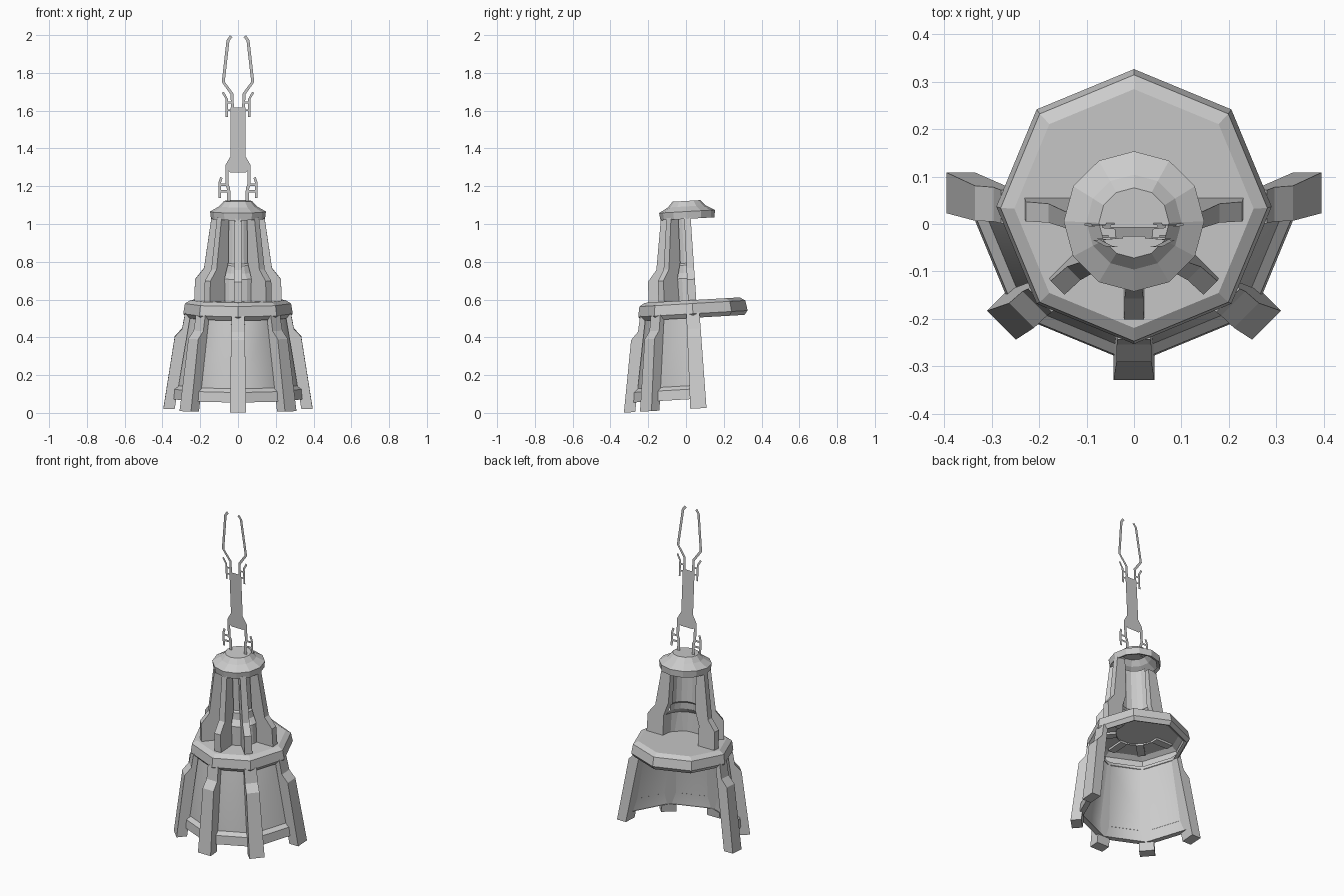
import bpy, bmesh, math
from mathutils import Matrix, Vector

if "Cube" in bpy.data.objects:
    bpy.data.objects.remove(bpy.data.objects["Cube"])

# The whole tower leans slightly forward about its base
LEAN = Matrix.Translation((0, 0.067, 0)) @ Matrix.Rotation(math.radians(3.3), 4, 'X')


def finish(name, bm, smooth=False, normals=True):
    if normals:
        bmesh.ops.recalc_face_normals(bm, faces=bm.faces)
    bm.transform(LEAN)
    me = bpy.data.meshes.new(name)
    bm.to_mesh(me)
    bm.free()
    ob = bpy.data.objects.new(name, me)
    bpy.context.collection.objects.link(ob)
    for p in me.polygons:
        p.use_smooth = smooth
    return ob


def lathe(name, profile, segs, start, sweep, cap=False, smooth=False):
    """Sweep an (r, z) profile, running bottom to top, around the tower axis."""
    bm = bmesh.new()
    closed = sweep == 360
    cols = []
    for i in range(segs if closed else segs + 1):
        a = math.radians(start + sweep * i / segs)
        cols.append([bm.verts.new((r * math.cos(a), r * math.sin(a), z)) for r, z in profile])
    for i in range(segs):
        c, d = cols[i], cols[(i + 1) % len(cols)]
        for j in range(len(profile) - 1):
            bm.faces.new((c[j], d[j], d[j + 1], c[j + 1]))
    if cap:
        bm.faces.new([c[-1] for c in cols])
    return finish(name, bm, smooth, normals=False)


def fin(name, profile, w_bottom, w_top, angle):
    """Extrude a radial (r, z) outline to a tapering width and turn it to an angle."""
    bm = bmesh.new()
    zs = [z for _, z in profile]
    lo, hi = min(zs), max(zs)
    sides = []
    for s in (-0.5, 0.5):
        sides.append([bm.verts.new((r, s * (w_bottom + (w_top - w_bottom) * (z - lo) / (hi - lo)), z))
                      for r, z in profile])
    n = len(profile)
    bm.faces.new(sides[0])
    bm.faces.new(sides[1][::-1])
    for i in range(n):
        j = (i + 1) % n
        bm.faces.new((sides[0][i], sides[1][i], sides[1][j], sides[0][j]))
    bm.transform(Matrix.Rotation(math.radians(angle), 4, 'Z'))
    return finish(name, bm)


def ribbon(bm, pts, w, side):
    """Flat strip following an (x, z) path in the antenna plane."""
    pts = [Vector(p) for p in pts]
    rows = []
    for i, p in enumerate(pts):
        d = (pts[min(i + 1, len(pts) - 1)] - pts[max(i - 1, 0)]).normalized()
        n = Vector((-d.y, d.x)) * w / 2
        rows.append([bm.verts.new((side * q.x, 0, q.y)) for q in (p + n, p - n)])
    for a, b in zip(rows, rows[1:]):
        bm.faces.new((a[0], a[1], b[1], b[0]))


# Lower half shell with its base band
lathe("lower_wall", [(0.332, 0.075), (0.328, 0.145), (0.255, 0.53)], 4, -180, 180, smooth=True)
lathe("base_band", [(0.325, 0.075), (0.358, 0.075), (0.352, 0.128), (0.327, 0.147)], 4, -180, 180)

# Octagonal deck, open underneath
lathe("deck", [(0.255, 0.512), (0.272, 0.504), (0.29, 0.526), (0.281, 0.58), (0.252, 0.598)],
      8, 0, 360, cap=True)

# Upper half shell
lathe("upper_wall", [(0.125, 0.59), (0.122, 0.715), (0.095, 0.745), (0.09, 0.785),
                     (0.08, 0.795), (0.075, 1.05)], 8, -180, 180)

# Five legs below and five fins above
leg = [(0.335, 0.024), (0.395, 0.024), (0.335, 0.405), (0.296, 0.447), (0.28, 0.53), (0.25, 0.53)]
rib = [(0.12, 0.585), (0.231, 0.585), (0.228, 0.708), (0.18, 0.768), (0.14, 1.04),
       (0.085, 1.04), (0.092, 0.8), (0.12, 0.72)]
for i in range(5):
    fin(f"leg_{i + 1}", leg, 0.086, 0.07, -180 + 45 * i)
    fin(f"upper_fin_{i + 1}", rib, 0.044, 0.034, -180 + 45 * i)

# Roof cap, open underneath
lathe("roof_cap", [(0.125, 1.036), (0.143, 1.029), (0.148, 1.068), (0.1, 1.095), (0.074, 1.124)],
      12, 0, 360, cap=True)

# Flat mast plate with flared foot
bm = bmesh.new()
half = [(0.04, 1.275), (0.066, 1.295), (0.066, 1.315), (0.04, 1.36), (0.04, 1.62)]
outline = half + [(-x, z) for x, z in reversed(half)]
bm.faces.new([bm.verts.new((x, 0, z)) for x, z in outline])
finish("mast_plate", bm)

# Paired flat struts, barbs and prongs of the antenna
for side, label in ((-1, "left"), (1, "right")):
    bm = bmesh.new()
    ribbon(bm, [(0.05, 1.12), (0.05, 1.19), (0.058, 1.21), (0.058, 1.3)], 0.018, side)
    ribbon(bm, [(0.097, 1.14), (0.097, 1.22), (0.088, 1.248)], 0.014, side)
    for z in (1.175, 1.21):
        ribbon(bm, [(0.05, z), (0.095, z)], 0.012, side)
    finish(f"mast_strut_{label}", bm)
    bm = bmesh.new()
    ribbon(bm, [(0.03, 1.61), (0.031, 1.69), (0.078, 1.755), (0.053, 1.975), (0.036, 1.997)], 0.016, side)
    ribbon(bm, [(0.06, 1.57), (0.06, 1.665), (0.08, 1.7)], 0.012, side)
    for z in (1.605, 1.645):
        ribbon(bm, [(0.03, z), (0.06, z)], 0.01, side)
    finish(f"antenna_prong_{label}", bm)
